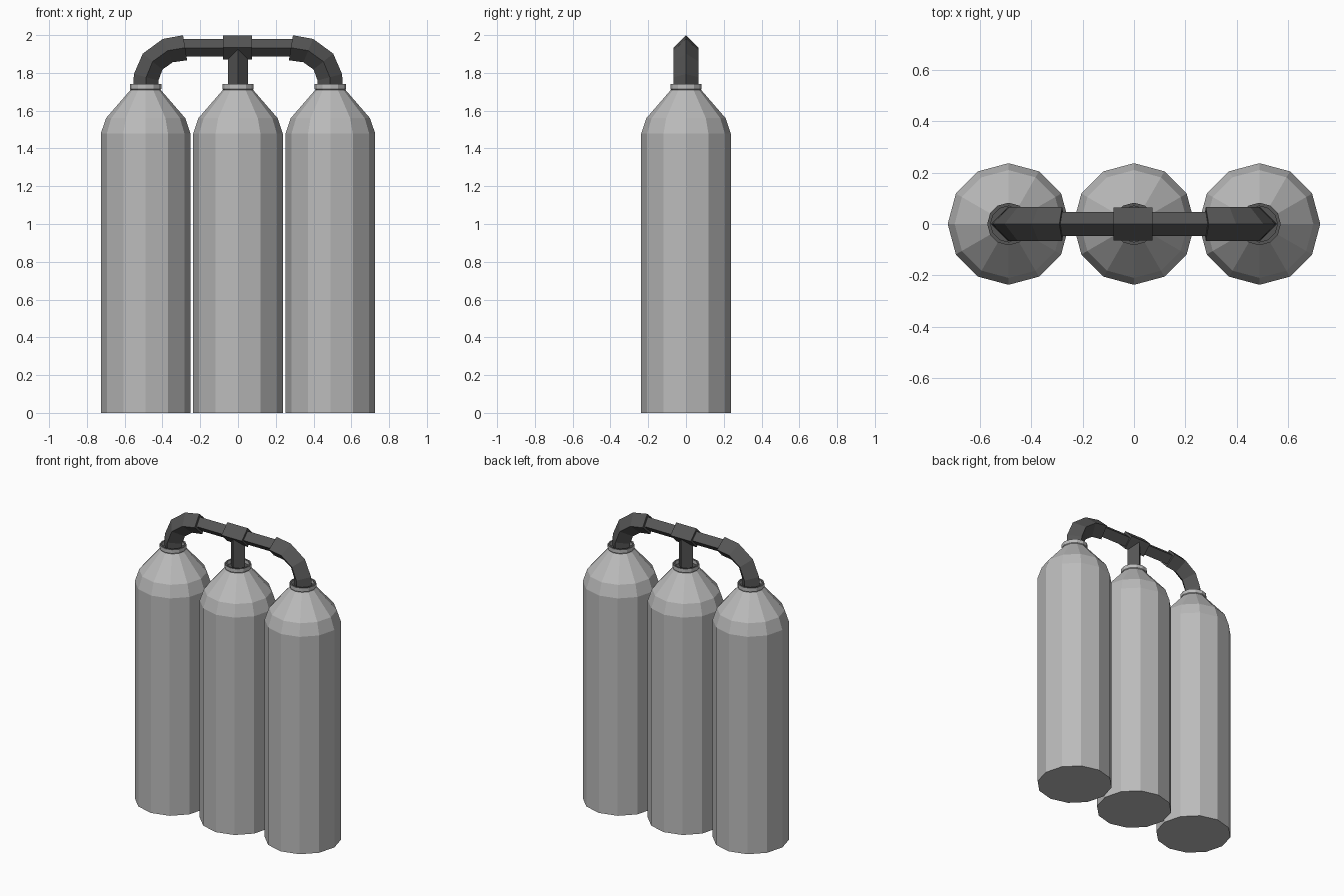
import bpy, bmesh, math
from mathutils import Vector

if "Cube" in bpy.data.objects:
    bpy.data.objects.remove(bpy.data.objects["Cube"])


def material(name, v):
    m = bpy.data.materials.new(name)
    m.use_nodes = True
    m.diffuse_color = (v, v, v, 1)
    m.node_tree.nodes["Principled BSDF"].inputs["Base Color"].default_value = (v, v, v, 1)
    return m


steel = material("light grey steel", 0.5)
iron = material("dark grey pipe", 0.09)


def skin(name, rings, mats):
    """Bridge equal rings of points and cap both ends."""
    bm = bmesh.new()
    loops = [[bm.verts.new(p) for p in ring] for ring in rings]
    n = len(loops[0])
    for a, b in zip(loops, loops[1:]):
        for i in range(n):
            j = (i + 1) % n
            bm.faces.new((a[i], a[j], b[j], b[i]))
    bm.faces.new(loops[0][::-1])
    bm.faces.new(loops[-1])
    bmesh.ops.recalc_face_normals(bm, faces=bm.faces)
    mesh = bpy.data.meshes.new(name)
    bm.to_mesh(mesh)
    bm.free()
    for m in mats:
        mesh.materials.append(m)
    ob = bpy.data.objects.new(name, mesh)
    bpy.context.collection.objects.link(ob)
    return ob


def lathe(name, x, profile, mats, sides=12):
    turn = [math.tau * i / sides for i in range(sides)]
    return skin(name, [[(x + r * math.cos(a), r * math.sin(a), z) for a in turn]
                       for r, z in profile], mats)


def pipe(name, path, r):
    """Diamond section pipe along (x, z) points, mitred at the bends."""
    pts = [Vector((x, 0, z)) for x, z in path]
    side = Vector((0, r, 0))
    rings = []
    for i, p in enumerate(pts):
        t = (pts[min(i + 1, len(pts) - 1)] - pts[max(i - 1, 0)]).normalized()
        up = Vector((-t.z, 0, t.x)) * r
        rings.append([p + up, p + side, p - up, p - side])
    return skin(name, rings, [iron])


# Tanks with collars
for label, x in (("right", -0.489), ("middle", 0), ("left", 0.489)):
    lathe(label + "_tank", x, [(0.237, 0), (0.237, 1.48), (0.21, 1.56), (0.08, 1.71)], [steel])
    collar = lathe(label + "_collar", x,
                   [(0.07, 1.70), (0.083, 1.715), (0.083, 1.74), (0.07, 1.74), (0.07, 1.715)],
                   [steel, iron])
    # Dark recess inside the collar rim
    for f in collar.data.polygons:
        if f.center.z > 1.735 or f.normal.z > 0.9:
            f.material_index = 1

# Manifold pipes
for label, s in (("right", -1), ("left", 1)):
    bend = [(0.28, 1.933), (0.372, 1.918), (0.452, 1.86), (0.486, 1.777), (0.489, 1.72)]
    pipe(label + "_elbow", [(s * x, z) for x, z in bend], 0.067)
pipe("cross_pipe", [(-0.29, 1.933), (0.29, 1.933)], 0.046)
pipe("tee_sleeve", [(-0.08, 1.935), (0.073, 1.935)], 0.064)
pipe("tee_stem", [(0, 1.72), (0, 1.935)], 0.053)
